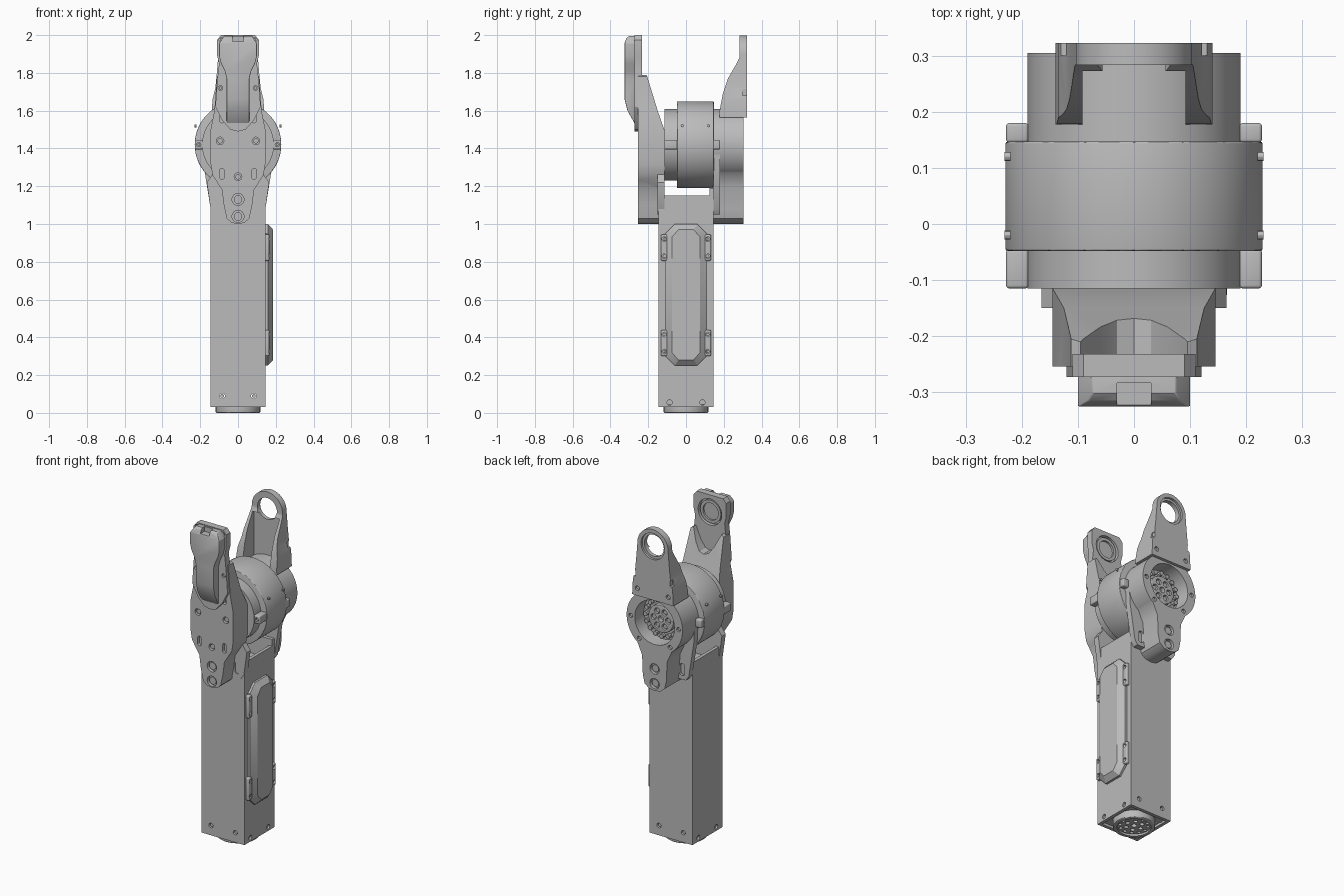
import bpy, bmesh
from math import sin, cos, pi, radians
from mathutils import Vector

cube = bpy.data.objects.get("Cube")
if cube:
    bpy.data.objects.remove(cube)

grey = bpy.data.materials.new("machined grey")
grey.use_nodes = True
grey.diffuse_color = (0.5, 0.5, 0.5, 1)
grey.node_tree.nodes["Principled BSDF"].inputs["Base Color"].default_value = (0.5, 0.5, 0.5, 1)

MAP = {"x": lambda a, b, d: (d, a, b), "y": lambda a, b, d: (a, d, b), "z": lambda a, b, d: (a, b, d)}
HUB = 1.42      # height of the motor axis
EYE = 1.895     # height of the upper pivot axis


def apply(obj, kind, **settings):
    mod = obj.modifiers.new(kind, kind)
    for key, value in settings.items():
        setattr(mod, key, value)
    bpy.context.view_layer.objects.active = obj
    bpy.ops.object.modifier_apply(modifier=mod.name)


def solid(name, pts, d0, d1, axis="y", bevel=0):
    """Extrude a closed outline along an axis."""
    bm = bmesh.new()
    ends = [[bm.verts.new(MAP[axis](a, b, d)) for a, b in pts] for d in (d0, d1)]
    n = len(pts)
    bm.faces.new(ends[0])
    bm.faces.new(ends[1])
    for i in range(n):
        j = (i + 1) % n
        bm.faces.new((ends[0][i], ends[0][j], ends[1][j], ends[1][i]))
    bmesh.ops.recalc_face_normals(bm, faces=bm.faces)
    mesh = bpy.data.meshes.new(name)
    bm.to_mesh(mesh)
    bm.free()
    mesh.materials.append(grey)
    obj = bpy.data.objects.new(name, mesh)
    bpy.context.collection.objects.link(obj)
    if bevel:
        apply(obj, "BEVEL", width=bevel, segments=3, limit_method="ANGLE", angle_limit=radians(40))
    return obj


def combine(obj, *tools, op="DIFFERENCE"):
    for tool in tools:
        tool.hide_render = True
        apply(obj, "BOOLEAN", object=tool, operation=op, solver="EXACT")
        bpy.data.objects.remove(tool)
    return obj


def arc(a, b, r, start=0, end=360, n=48):
    full = end - start == 360
    steps = n if full else n + 1
    return [(a + r * cos(radians(start + (end - start) * i / n)),
             b + r * sin(radians(start + (end - start) * i / n))) for i in range(steps)]


def disc(name, r, d0, d1, a=0, b=HUB, axis="y", n=48, bevel=0):
    return solid(name, arc(a, b, r, n=n), d0, d1, axis, bevel)


def rect(a0, a1, b0, b1):
    return [(a0, b0), (a1, b0), (a1, b1), (a0, b1)]


def mirrored(half):
    """Outline from its right half, listed bottom to top."""
    return half + [(-a, b) for a, b in reversed(half) if abs(a) > 1e-5]


def slot(a, b, r, length):
    return arc(a, b + length / 2, r, 0, 180, 10) + arc(a, b - length / 2, r, 180, 360, 10)


def screw(obj, a, b, d, inward, r=0.014, axis="y"):
    """Counterbore with a socket head in it."""
    combine(obj, disc("cutter", r, d - inward * 0.01, d + inward * 0.02, a, b, axis, 16))
    disc("screw", r * 0.7, d + inward * 0.008, d + inward * 0.03, a, b, axis, 16)


# Square tube with forked top
tube = solid("tube", rect(-.145, .145, -.145, .145), .03, 1.19, "z")
combine(tube, solid("cutter", rect(-.125, .125, -.125, .125), 0, 1.3, "z"),
        solid("cutter", rect(-.12, .125, 1.15, 1.3), -.2, .2, "x"))
for s in (-1, 1):
    for a in (-.083, .083):
        screw(tube, a, .09, s * .145, -s)
        screw(tube, a * 1.05, .055, s * .145, -s, axis="x")
solid("tube_divider", rect(-.13, .13, -.13, .13), 1.05, 1.07, "z")

# Bottom flange with bolt holes
solid("bottom_plate", rect(-.135, .135, -.135, .135), .045, .065, "z")
flange = disc("bottom_flange", .118, 0, .06, 0, 0, "z", bevel=.006)
combine(flange, disc("cutter", .095, -.01, .012, 0, 0, "z"))
for count, ring, r in ((12, .079, .010), (6, .047, .013), (1, 0, .016)):
    for i in range(count):
        a = 2 * pi * i / count
        combine(flange, disc("cutter", r, -.01, .04, ring * cos(a), ring * sin(a), "z", 14))

# Side cover on the left face
ends = [(.06, .25), (.11, .3), (.11, .95), (.06, 1.0)]
solid("cover_base", mirrored(ends), .14, .158, "x")
low, high = mirrored(ends), mirrored([(.04, .28), (.075, .32), (.075, .93), (.04, .97)])
cover = solid("cover_dome", low, .158, .186, "x")
for v in cover.data.vertices[len(low):]:
    v.co.y, v.co.z = high[v.index - len(low)]
for s in (-1, 1):
    for z in (.37, .875):
        ear = solid("cover_ear", rect(s * .115 - .017, s * .115 + .017, z - .07, z + .07), .14, .166, "x", .008)
        for dz in (-.045, .045):
            screw(ear, s * .115, z + dz, .166, -1, .012, "x")

# Motor body
disc("motor_body", .229, -.048, .147, n=96, bevel=.004)
disc("motor_front_flange", .19, -.115, -.045, n=72)
disc("motor_back_flange", .19, .145, .18, n=72)
for s in (-1, 1):
    for y0, y1 in ((-.115, -.045), (.145, .18)):
        lug = solid("motor_lug", rect(s * .208 - .02, s * .208 + .02, HUB - .025, HUB + .025), y0, y1, bevel=.006)
        if y0 < 0:
            screw(lug, s * .208, HUB, y0, 1, .011)
    for y in (-.02, .12):
        disc("motor_pin", .008, s * .22, s * .231, y, HUB + .1, "x", 12)

# Flared motor mounts on the tube walls
flare = [(.06, 1.05), (.125, 1.05), (.145, 1.08), (.18, 1.3), (.185, HUB)]
for name, y0, y1 in (("front_mount", -.15, -.113), ("back_mount", .145, .18)):
    top = [(.165, 1.22), (.13, 1.27)] if y0 < 0 else flare[3:]
    mount = solid(name, mirrored(flare[:3] + top), y0, y1)
    for s in (-1, 1):
        combine(mount, solid("cutter", slot(s * .1, 1.11, .017, .04), y0 - .02 if y0 < 0 else y1 - .015,
                             y0 + .015 if y0 < 0 else y1 + .02))

# Front bracket with two horns
bracket = solid("front_bracket", mirrored(
    [(0, 1.0), (.035, 1.007), (.06, 1.03), (.075, 1.1), (.085, 1.18), (.135, 1.26), (.145, 1.32), (.145, 1.5),
     (.125, 1.6), (.112, 1.78), (.095, 1.79), (.06, 1.71), (.03, 1.67), (0, 1.66)]), -.254, -.1)
side = [(-.254, .99), (-.145, .99), (-.145, 1.2), (-.115, 1.25), (-.115, 1.5), (-.15, 1.6),
        (-.205, 1.78), (-.215, 1.8), (-.254, 1.8)]
combine(bracket, solid("cutter", side, -.3, .3, "x"), op="INTERSECT")
for z in (1.04, 1.13):
    screw(bracket, 0, z, -.254, 1, .032)
for x, z in ((-.095, 1.44), (.095, 1.44), (0, 1.25)):
    screw(bracket, x, z, -.254, 1, .02)
for s in (-1, 1):
    for z in (1.565, 1.265):
        combine(bracket, solid("cutter", slot(s * .085, z, .012, .035), -.27, -.235))

# Front upper cover with a pivot recess
plate = solid("front_cover_plate", mirrored(
    [(0, 1.49), (.04, 1.5), (.085, 1.55), (.12, 1.62), (.11, 1.76), (.1, 1.85), (.11, 1.89), (.11, 1.975),
     (.09, 2.0), (0, 2.0)]), -.273, -.232)
combine(plate, disc("cutter", .08, -.255, -.2, b=EYE))
for s in (-1, 1):
    for x, z in ((.088, 1.975), (.093, 1.72)):
        screw(plate, s * x, z, -.273, 1, .012)
pivot = disc("front_pivot_ring", .07, -.26, -.238, b=EYE)
combine(pivot, disc("cutter", .052, -.25, -.2, b=EYE))
body = solid("front_cover_body", mirrored(
    [(0, 1.52), (.045, 1.52), (.06, 1.545), (.06, 1.77), (.07, 1.81), (.09, 1.85), (.1, 1.89), (.1, 1.955),
     (.075, 1.995), (0, 1.995)]), -.36, -.26)
combine(body, solid("cutter", [(-.25, 1.5), (-.265, 1.52), (-.31, 1.6), (-.325, 1.66), (-.325, 1.96),
                               (-.315, 1.985), (-.295, 2.0), (-.25, 2.0)], -.2, .2, "x"), op="INTERSECT")
apply(body, "BEVEL", width=.01, segments=3, limit_method="ANGLE", angle_limit=radians(50))
combine(body, solid("cutter", rect(-.03, .03, 1.965, 2.1), -.35, -.283))

# Back ring housing with bottom tab
ring = solid("back_housing", mirrored([(0, 1.0), (.04, 1.007), (.068, 1.03), (.08, 1.08), (.085, 1.2)]
                                      + arc(0, HUB, .19, -52, 90, 30)), .178, .305)
combine(ring, disc("cutter", .135, .1, .4))
solid("back_tab_foot", mirrored([(0, 1.0), (.04, 1.007), (.068, 1.03), (.08, 1.08), (.08, 1.2)]), .14, .185)
for z in (1.045, 1.135):
    screw(ring, 0, z, .305, -1, .032)
for angle in (-50, 0, 180, 230):
    a = radians(angle)
    screw(ring, .163 * cos(a), HUB + .163 * sin(a), .305, -1, .013)

# Output hub inside the ring
disc("output_disc", .136, .17, .215)
hub = disc("output_hub", .085, .2, .245, bevel=.004)
for i in range(6):
    a = 2 * pi * i / 6
    screw(hub, .05 * cos(a), HUB + .05 * sin(a), .245, -1, .018)
combine(hub, disc("cutter", .018, .22, .3, n=20))
for i in range(16):
    a = 2 * pi * i / 16
    disc("hub_pin", .013, .21, .24, .11 * cos(a), HUB + .11 * sin(a), n=12)

# Back upright: channel with side ribs and a pivot eye
upright = solid("back_upright", mirrored([(0, 1.565), (.14, 1.565), (.135, 1.66), (.12, 1.72), (.112, 1.8)]
                                         + arc(0, EYE, .104, 0, 90, 16)), .1, .323)
rib = [(.323, 1.5), (.323, 2.1), (.283, 2.1), (.283, 1.88), (.262, 1.84), (.222, 1.77), (.195, 1.69),
       (.178, 1.6), (.175, 1.5)]
combine(upright, solid("cutter", rib, -.3, .3, "x"), op="INTERSECT")
combine(upright, solid("cutter", rect(-.092, .092, 1.5, 1.86), .1, .287),
        disc("cutter", .066, .2, .4, b=EYE), disc("cutter", .08, .31, .4, b=EYE))
for s in (-1, 1):
    screw(upright, s * .105, 1.61, .323, -1, .014)
    combine(upright, solid("cutter", rect(s * .135 - .018, s * .135 + .018, 1.68, 1.715), .3, .34))

# Smooth curved walls, keep machined edges crisp
bpy.ops.object.select_all(action="DESELECT")
for obj in bpy.context.scene.objects:
    if obj.type == "MESH":
        obj.select_set(True)
        bpy.context.view_layer.objects.active = obj
bpy.ops.object.shade_smooth_by_angle(angle=radians(30))
